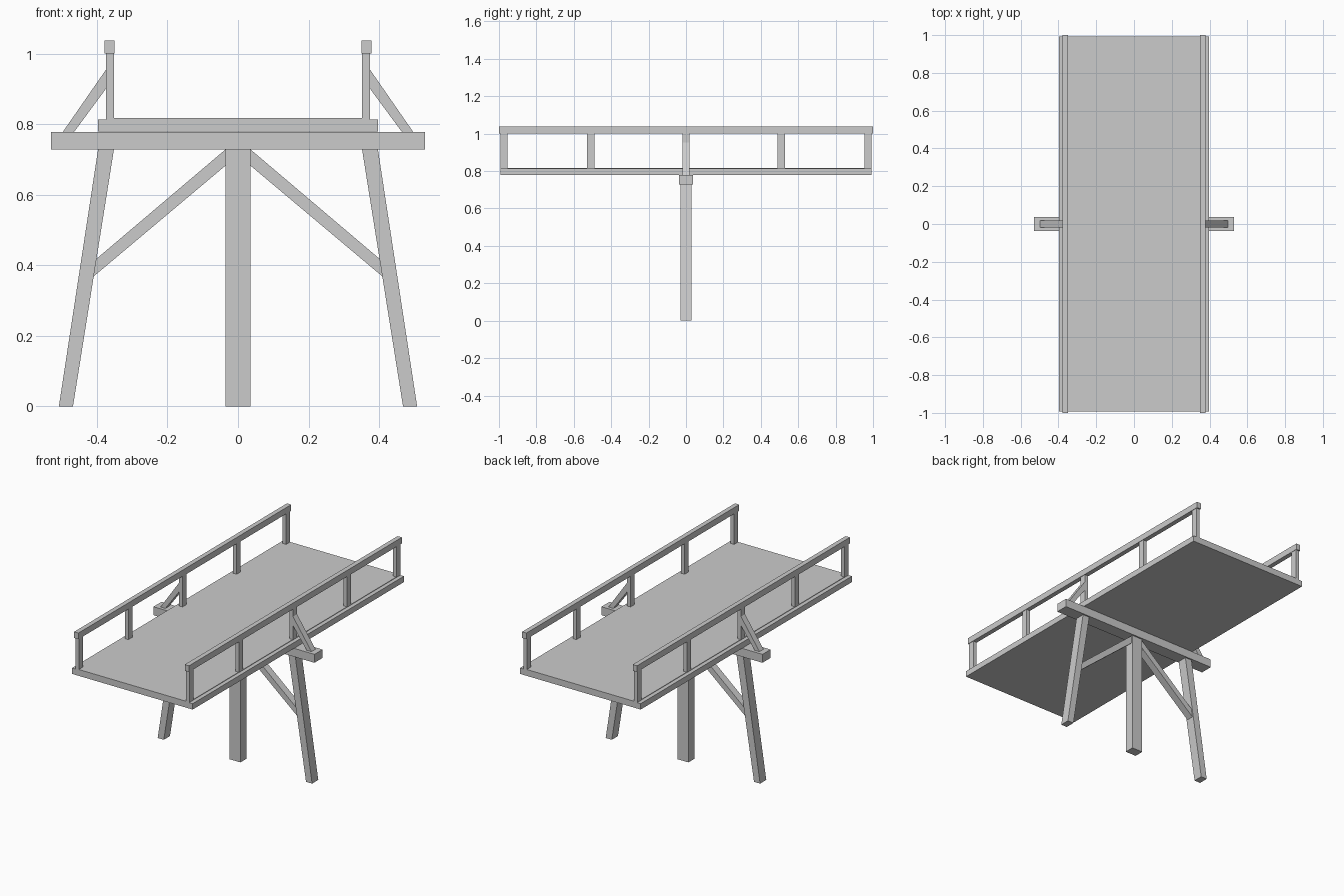
import bpy, bmesh

if "Cube" in bpy.data.objects:
    bpy.data.objects.remove(bpy.data.objects["Cube"])


def prism(name, profile, y0, y1):
    """Extrude an x-z outline from y0 to y1."""
    bm = bmesh.new()
    face = bm.faces.new([bm.verts.new((x, y0, z)) for x, z in profile])
    new = bmesh.ops.extrude_face_region(bm, geom=[face])["geom"]
    bmesh.ops.translate(bm, vec=(0, y1 - y0, 0),
                        verts=[v for v in new if isinstance(v, bmesh.types.BMVert)])
    bmesh.ops.recalc_face_normals(bm, faces=bm.faces)
    mesh = bpy.data.meshes.new(name)
    bm.to_mesh(mesh)
    bm.free()
    obj = bpy.data.objects.new(name, mesh)
    bpy.context.collection.objects.link(obj)
    return obj


def box(name, x0, x1, y0, y1, z0, z1):
    return prism(name, [(x0, z0), (x1, z0), (x1, z1), (x0, z1)], y0, y1)


# Deck and the beam carrying it
box("deck", -0.373, 0.373, -0.993, 0.993, 0.779, 0.817)
box("cross_beam", -0.53, 0.53, -0.038, 0.038, 0.728, 0.778)

# Central leg
box("center_leg", -0.036, 0.036, -0.029, 0.029, 0, 0.728)

# Mirrored parts on both sides
for side, s in (("left", -1), ("right", 1)):
    def part(name, pts, y0, y1):
        prism(f"{side}_{name}", [(s * x, z) for x, z in pts], y0, y1)

    def bar(name, x0, x1, y0, y1, z0, z1):
        part(name, [(x0, z0), (x1, z0), (x1, z1), (x0, z1)], y0, y1)

    # Deck edge and handrail
    bar("deck_edge", 0.373, 0.397, -0.993, 0.993, 0.779, 0.814)
    bar("handrail", 0.35, 0.378, -1, 1, 1.0, 1.037)

    # Railing posts
    for i, y in enumerate((-0.974, -0.509, 0, 0.509, 0.974)):
        bar(f"rail_post_{i + 1}", 0.352, 0.375, y - 0.019, y + 0.019, 0.815, 1.0)

    # Slanted leg and the braces
    part("slanted_leg", [(0.468, 0), (0.508, 0), (0.397, 0.728), (0.352, 0.728)],
         -0.029, 0.029)
    part("leg_brace", [(0.036, 0.682), (0.411, 0.367), (0.403, 0.417), (0.036, 0.728)],
         -0.022, 0.022)
    part("rail_brace", [(0.375, 0.9), (0.465, 0.778), (0.497, 0.778), (0.375, 0.954)],
         -0.019, 0.019)
